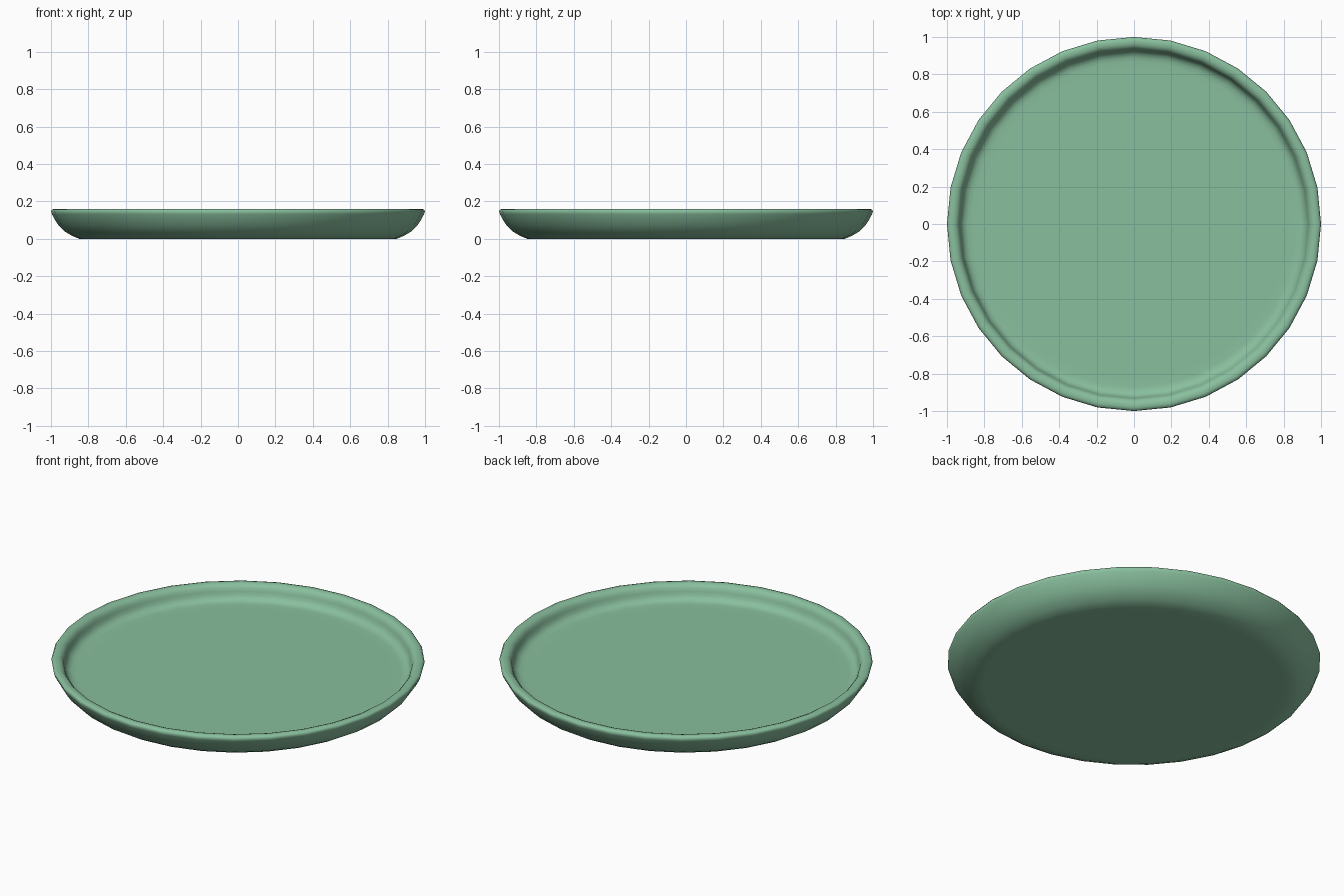
import bpy, bmesh, math

if "Cube" in bpy.data.objects:
    bpy.data.objects.remove(bpy.data.objects["Cube"])

SIDES = 32

# Cross-section (radius, height): underside, outer wall, rolled lip, inner wall, floor
profile = [(0.80, 0.0), (0.85, 0.0), (0.89, 0.017), (0.925, 0.038), (0.957, 0.069),
           (0.98, 0.103), (0.995, 0.132), (1.0, 0.147), (0.993, 0.157), (0.98, 0.16),
           (0.965, 0.16), (0.95, 0.154), (0.938, 0.141), (0.932, 0.122), (0.926, 0.102),
           (0.912, 0.085), (0.892, 0.077), (0.87, 0.075), (0.82, 0.075)]

bm = bmesh.new()
rings = []
for r, z in profile:
    rings.append([bm.verts.new((r * math.cos(2 * math.pi * i / SIDES),
                                r * math.sin(2 * math.pi * i / SIDES), z))
                  for i in range(SIDES)])

# Walls between neighbouring rings
for a, b in zip(rings, rings[1:]):
    for i in range(SIDES):
        j = (i + 1) % SIDES
        bm.faces.new((a[i], a[j], b[j], b[i]))

# Flat underside and floor
bm.faces.new(rings[0][::-1])
bm.faces.new(rings[-1])
bmesh.ops.recalc_face_normals(bm, faces=bm.faces[:])

mesh = bpy.data.meshes.new("plate")
bm.to_mesh(mesh)
bm.free()
plate = bpy.data.objects.new("plate", mesh)
bpy.context.collection.objects.link(plate)
for p in mesh.polygons:
    p.use_smooth = True

# Green glaze
glaze = bpy.data.materials.new("green_glaze")
glaze.diffuse_color = (0.25, 0.52, 0.34, 1.0)
glaze.use_nodes = True
glaze.node_tree.nodes["Principled BSDF"].inputs["Base Color"].default_value = glaze.diffuse_color
mesh.materials.append(glaze)
